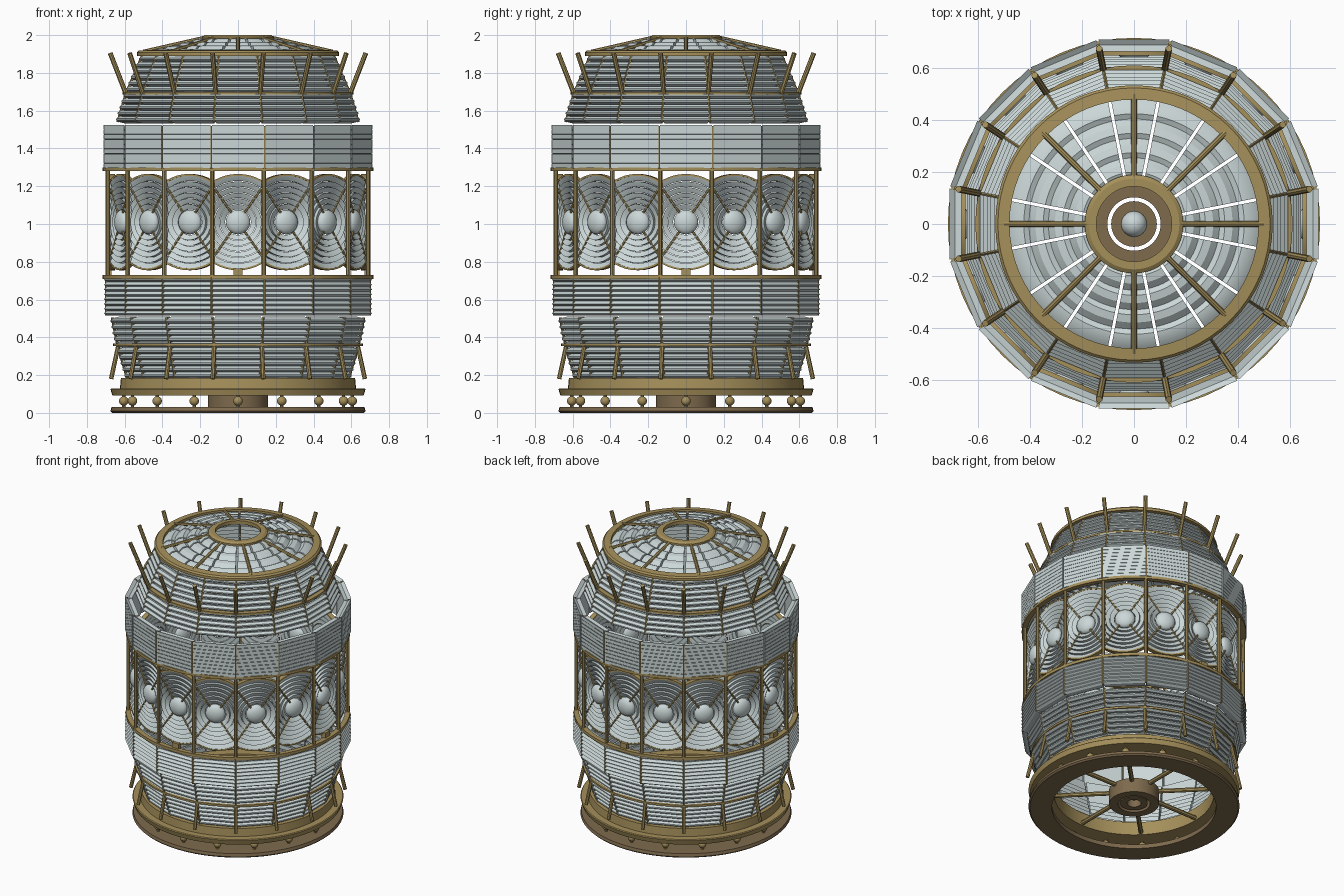
import bpy, bmesh, math
from math import sin, cos, tan, pi, radians
from mathutils import Matrix, Vector

cube = bpy.data.objects.get("Cube")
if cube:
    bpy.data.objects.remove(cube)

N = 16                 # lens panels around the axis
HALF = pi / N          # half the angle of one panel
LENS_Z = 1.01          # height of the bullseye centres


def material(name, rgb):
    m = bpy.data.materials.new(name)
    m.use_nodes = True
    m.diffuse_color = (*rgb, 1)
    bsdf = next(n for n in m.node_tree.nodes if n.type == 'BSDF_PRINCIPLED')
    bsdf.inputs["Base Color"].default_value = (*rgb, 1)
    return m


GLASS = material("pale glass", (0.60, 0.68, 0.68))
BRASS = material("brass", (0.38, 0.28, 0.105))
BRONZE = material("dark bronze", (0.21, 0.145, 0.075))


def finish(name, bm, mat):
    bmesh.ops.recalc_face_normals(bm, faces=bm.faces[:])
    me = bpy.data.meshes.new(name)
    bm.to_mesh(me)
    bm.free()
    me.materials.append(mat)
    ob = bpy.data.objects.new(name, me)
    bpy.context.collection.objects.link(ob)
    bpy.ops.object.select_all(action='DESELECT')
    ob.select_set(True)
    bpy.context.view_layer.objects.active = ob
    bpy.ops.object.shade_smooth_by_angle(angle=radians(30))
    return ob


def spin_copies(bm, n):
    geom = bm.verts[:] + bm.edges[:] + bm.faces[:]
    for k in range(1, n):
        new = bmesh.ops.duplicate(bm, geom=geom)["geom"]
        verts = [g for g in new if isinstance(g, bmesh.types.BMVert)]
        bmesh.ops.rotate(bm, verts=verts, cent=(0, 0, 0),
                         matrix=Matrix.Rotation(2 * pi * k / n, 3, 'Z'))


def polar(r, a, z):
    """Angle 0 is the front."""
    return Vector((r * sin(a), -r * cos(a), z))


def bridge(bm, rows, wrap):
    """Skin closed cross-sections, wrapping round or capping the ends."""
    rows = [[bm.verts.new(p) for p in row] for row in rows]
    m = len(rows[0])
    for i in range(len(rows) if wrap else len(rows) - 1):
        a, b = rows[i], rows[(i + 1) % len(rows)]
        for j in range(m):
            bm.faces.new((a[j], a[(j + 1) % m], b[(j + 1) % m], b[j]))
    if not wrap:
        bm.faces.new(rows[0])
        bm.faces.new(rows[-1])


def lathe(bm, prof, steps=64):
    bridge(bm, [[polar(r, 2 * pi * i / steps, z) for r, z in prof]
                for i in range(steps)], True)


def box_ring(bm, r0, r1, z0, z1, steps=64):
    lathe(bm, [(r0, z0), (r1, z0), (r1, z1), (r0, z1)], steps)


def flat_strip(bm, prof, gap=0.005):
    """Straight prism across one panel, mitred to its neighbours."""
    bridge(bm, [[(s * (r * tan(HALF) - gap), -r, z) for r, z in prof]
                for s in (-1, 1)], False)


def curved_strip(bm, prof, gap=0.006, steps=8):
    bridge(bm, [[polar(r, (2 * i / steps - 1) * (HALF - gap / r), z) for r, z in prof]
                for i in range(steps + 1)], False)


def bar(bm, p, q, width, sides=8):
    p, q = Vector(p), Vector(q)
    d = q - p
    mat = Matrix.Translation((p + q) / 2) @ d.to_track_quat('Z', 'Y').to_matrix().to_4x4()
    bmesh.ops.create_cone(bm, cap_ends=True, segments=sides, radius1=width / 2,
                          radius2=width / 2, depth=d.length, matrix=mat)


# Lower drum: stacked ridged prisms
bm = bmesh.new()
n, z0, h = 8, 0.515, 0.0255
for i in range(n):
    z = z0 + i * h
    flat_strip(bm, [(0.66, z), (0.694, z), (0.710, z + h * 0.4),
                    (0.697, z + h), (0.66, z + h)])
spin_copies(bm, N)
finish("lower_drum_prisms", bm, GLASS)

# Upper drum: smooth face with slots that slope down inwards
bm = bmesh.new()
for i in range(9):
    z = 1.295 + i * h
    flat_strip(bm, [(0.665, z - 0.01), (0.690, z - 0.005), (0.711, z + 0.002),
                    (0.711, z + h), (0.690, z + h - 0.014), (0.665, z + h - 0.01)])
spin_copies(bm, N)
finish("upper_drum_prisms", bm, GLASS)


def lower_r(z):
    return 0.675 - 0.08 * max(0, (0.505 - z) / 0.32) ** 1.3


def upper_r(z):
    return 0.645 - 0.13 * max(0, (z - 1.54) / 0.35) ** 1.3


# Reflecting prisms below and above the drums
for name, start, count, pitch, rad, tilt in (
        ("lower_reflecting_prisms", 0.185, 10, 0.032, lower_r, 0.008),
        ("upper_reflecting_prisms", 1.54, 11, 0.032, upper_r, -0.008)):
    bm = bmesh.new()
    for i in range(count):
        z = start + i * pitch
        r, t = rad(z + pitch / 2), z + pitch - 0.003
        flat_strip(bm, [(r - 0.045, z + tilt), (r - 0.012, z), (r + 0.002, z + pitch * 0.3),
                        (r + 0.002, z + pitch * 0.55), (r - 0.014, t), (r - 0.045, t + tilt)])
    spin_copies(bm, N)
    finish(name, bm, GLASS)

# Crown: stepped curved prisms rising to the top ring
bm = bmesh.new()
edges = [0.18, 0.255, 0.33, 0.405, 0.485]
for r0, r1 in zip(edges, edges[1:]):
    za, zb = (1.985 - (r - 0.18) * 0.25 for r in (r0, r1))
    curved_strip(bm, [(r0, za - 0.012), (r0 + 0.02, za - 0.002), (r0 + 0.05, za - 0.008),
                      (r1, zb - 0.012), (r1, zb - 0.03), (r0, za - 0.035)])
spin_copies(bm, N)
finish("crown_prisms", bm, GLASS)


# Bullseye lenses, turned about the panel axis and trimmed to its width
def turn(bm, prof, steps=48):
    bridge(bm, [[(r * cos(a), -d, LENS_Z + r * sin(a)) for r, d in prof]
                for a in (2 * pi * i / steps for i in range(steps))], True)


def trim(bm, half_width):
    for s in (-1, 1):
        cut = bmesh.ops.bisect_plane(
            bm, geom=bm.verts[:] + bm.edges[:] + bm.faces[:], clear_outer=True,
            plane_co=(s * half_width, 0, 0), plane_no=(s, 0, 0))["geom_cut"]
        bmesh.ops.holes_fill(bm, edges=[e for e in cut if isinstance(e, bmesh.types.BMEdge)])


bm = bmesh.new()
pitch = 0.030
for i in range(6):
    r = 0.068 + i * pitch
    turn(bm, [(r, 0.65), (r, 0.664), (r + pitch * 0.5, 0.674),
              (r + pitch - 0.003, 0.680), (r + pitch - 0.003, 0.65)])
trim(bm, 0.125)
dome = bmesh.ops.create_uvsphere(
    bm, u_segments=24, v_segments=12, radius=0.065,
    matrix=Matrix.Translation((0, -0.665, LENS_Z)) @ Matrix.Diagonal((1, 0.55, 1, 1)))
spin_copies(bm, N)
finish("bullseye_lenses", bm, GLASS)

bm = bmesh.new()
turn(bm, [(0.245, 0.65), (0.245, 0.682), (0.255, 0.682), (0.255, 0.65)])
trim(bm, 0.127)
for sx in (-1, 1):
    for sz in (-1, 1):
        ends = [(sx * r * cos(0.96), -0.674, LENS_Z + sz * r * sin(0.96)) for r in (0.06, 0.215)]
        bar(bm, *ends, 0.012, 6)
spin_copies(bm, N)
finish("bullseye_frames", bm, BRASS)

# Small brackets under four of the lenses
bm = bmesh.new()
bmesh.ops.create_cube(bm, size=1, matrix=Matrix.Translation((0, -0.685, 0.745))
                      @ Matrix.Diagonal((0.05, 0.03, 0.04, 1)))
spin_copies(bm, 4)
finish("lens_brackets", bm, BRASS)

# Upright posts, thin ribs over the panel joints, and splayed bars
bm = bmesh.new()
bar(bm, polar(0.702, HALF, 0.72), polar(0.702, HALF, 1.29), 0.024)
spin_copies(bm, N)
finish("centre_posts", bm, BRASS)

bm = bmesh.new()
corner = 1 / cos(HALF)
for za, zb, rad in ((0.185, 0.35, lower_r), (0.35, 0.505, lower_r),
                    (1.54, 1.69, upper_r), (1.69, 1.89, upper_r),
                    (0.515, 0.72, lambda z: 0.706), (1.29, 1.52, lambda z: 0.706)):
    bar(bm, polar(rad(za) * corner - 0.008, HALF, za),
        polar(rad(zb) * corner - 0.008, HALF, zb), 0.014, 6)
spin_copies(bm, N)
finish("panel_ribs", bm, BRASS)

bm = bmesh.new()
bar(bm, polar(0.605, HALF, 1.69), polar(0.69, HALF, 1.905), 0.026)
bar(bm, polar(0.645, HALF, 0.36), polar(0.685, HALF, 0.18), 0.024)
spin_copies(bm, N)
finish("splayed_bars", bm, BRASS)

# Brass hoops around the lens
bm = bmesh.new()
for z in (0.72, 1.29):
    box_ring(bm, 0.685, 0.718, z - 0.01, z + 0.01)
box_ring(bm, 0.62, 0.662, 0.355, 0.368, N * 4)
box_ring(bm, 0.57, 0.612, 1.685, 1.698, N * 4)
finish("hoops", bm, BRASS)

# Crown frame: outer ring, top ring and eight spokes
bm = bmesh.new()
lathe(bm, [(0.48, 1.89), (0.535, 1.89), (0.535, 1.908), (0.525, 1.918), (0.48, 1.922)])
lathe(bm, [(0.145, 1.975), (0.19, 1.975), (0.19, 1.99), (0.175, 2.0), (0.145, 2.0)])
finish("crown_rings", bm, BRASS)
bm = bmesh.new()
bar(bm, polar(0.18, 0, 1.985), polar(0.50, 0, 1.912), 0.022)
spin_copies(bm, 8)
finish("crown_spokes", bm, BRASS)

# Base: track ring, roller ring, drum, rollers, hub and spokes
bm = bmesh.new()
lathe(bm, [(0.525, 0), (0.665, 0), (0.675, 0.01), (0.67, 0.03), (0.525, 0.03)])
finish("track_ring", bm, BRONZE)
bm = bmesh.new()
lathe(bm, [(0.51, 0.092), (0.665, 0.092), (0.675, 0.125), (0.67, 0.13), (0.625, 0.13),
           (0.62, 0.185), (0.51, 0.185)])
finish("base_drum", bm, BRASS)
bm = bmesh.new()
bmesh.ops.create_uvsphere(bm, u_segments=16, v_segments=10, radius=0.025,
                          matrix=Matrix.Translation((0, -0.605, 0.063)))
bar(bm, (0, -0.605, 0.028), (0, -0.605, 0.095), 0.018)
spin_copies(bm, N)
finish("rollers", bm, BRASS)
bm = bmesh.new()
box_ring(bm, 0.103, 0.16, 0.025, 0.125, 48)
box_ring(bm, 0.045, 0.088, 0.03, 0.115, 48)
finish("hub", bm, BRONZE)
bm = bmesh.new()
bar(bm, polar(0.15, 0, 0.112), polar(0.52, 0, 0.112), 0.03)
spin_copies(bm, 8)
finish("base_spokes", bm, BRASS)
bm = bmesh.new()
bmesh.ops.create_uvsphere(bm, u_segments=24, v_segments=12, radius=0.05,
                          matrix=Matrix.Translation((0, 0, 0.11)))
finish("centre_globe", bm, GLASS)
